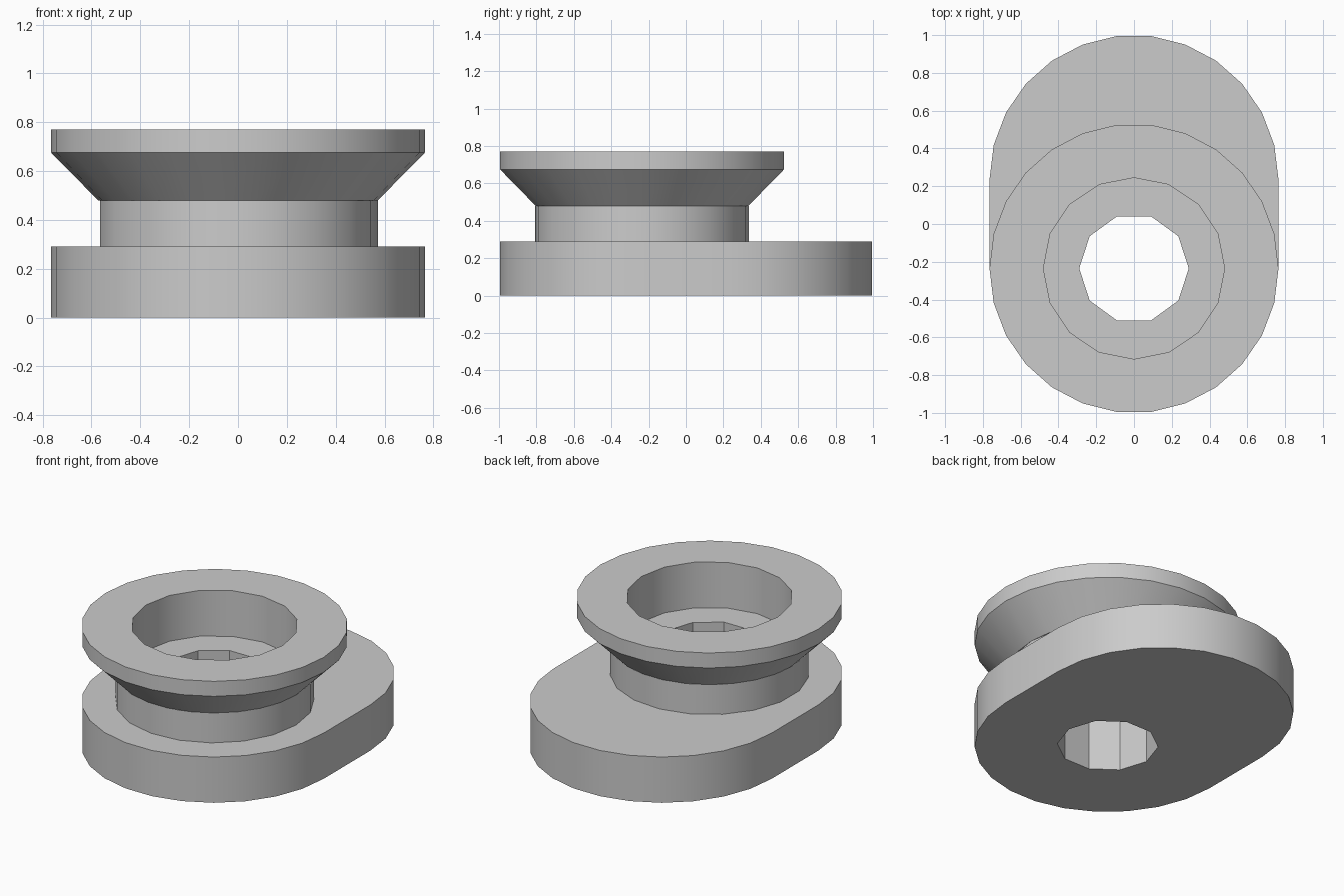
import bpy
import bmesh
from math import cos, sin, tau

cube = bpy.data.objects.get("Cube")
if cube:
    bpy.data.objects.remove(cube, do_unlink=True)

grey = bpy.data.materials.new("plain grey")
grey.use_nodes = True
grey.diffuse_color = (0.6, 0.6, 0.6, 1)
grey.node_tree.nodes["Principled BSDF"].inputs["Base Color"].default_value = (0.6, 0.6, 0.6, 1)

AXIS_Y = -0.235     # hub axis; the far end of the base mirrors it
RIM, NECK, BORE, HOLE = 0.765, 0.573, 0.48, 0.29


def circle(radius, sides):
    """Outline around the hub axis, first corner towards +x."""
    return [(radius * cos(tau * i / sides), AXIS_Y + radius * sin(tau * i / sides))
            for i in range(sides)]


def slot(radius, sides):
    """Circle stretched along y into a straight-sided oval."""
    half = [(radius * cos(tau * i / sides), radius * sin(tau * i / sides) - AXIS_Y)
            for i in range(sides // 2 + 1)]
    return half + [(-x, -y) for x, y in half]


def holed_solid(name, levels, inner):
    """Stack of (height, outline) levels with a straight hole through it."""
    bm = bmesh.new()

    def loop(points, z):
        return [bm.verts.new((x, y, z)) for x, y in points]

    def loop_edges(ring):
        return [bm.edges.new((a, b)) for a, b in zip(ring, ring[1:] + ring[:1])]

    outers = [loop(points, z) for z, points in levels]
    inners = [loop(inner, z) for z in (levels[0][0], levels[-1][0])]
    # End caps with the hole left open
    for outer, hole in ((outers[0], inners[0]), (outers[-1], inners[-1])):
        bmesh.ops.triangle_fill(bm, edges=loop_edges(outer) + loop_edges(hole),
                                use_beauty=True)
    # Outer and inner walls
    for rings in (outers, inners):
        for low, high in zip(rings, rings[1:]):
            for i in range(len(low)):
                j = (i + 1) % len(low)
                bm.faces.new((low[i], low[j], high[j], high[i]))
    bmesh.ops.recalc_face_normals(bm, faces=bm.faces)

    mesh = bpy.data.meshes.new(name)
    bm.to_mesh(mesh)
    bm.free()
    mesh.materials.append(grey)
    obj = bpy.data.objects.new(name, mesh)
    bpy.context.collection.objects.link(obj)
    bpy.ops.object.select_all(action='DESELECT')
    obj.select_set(True)
    bpy.context.view_layer.objects.active = obj
    bpy.ops.object.shade_smooth_by_angle(angle=tau / 12)
    return obj


# Oval base plate with the shaft hole
base = slot(RIM, 26)
holed_solid("base_plate", [(0, base), (0.29, base)], circle(HOLE, 10))

# Narrow neck, whose top forms the ledge inside the bore
neck = circle(NECK, 19)
holed_solid("neck", [(0.29, neck), (0.48, neck)], circle(HOLE, 10))

# Flared flange with a wide bore
rim = circle(RIM, 26)
holed_solid("flange", [(0.48, circle(NECK, 26)), (0.675, rim), (0.77, rim)],
            circle(BORE, 16))
